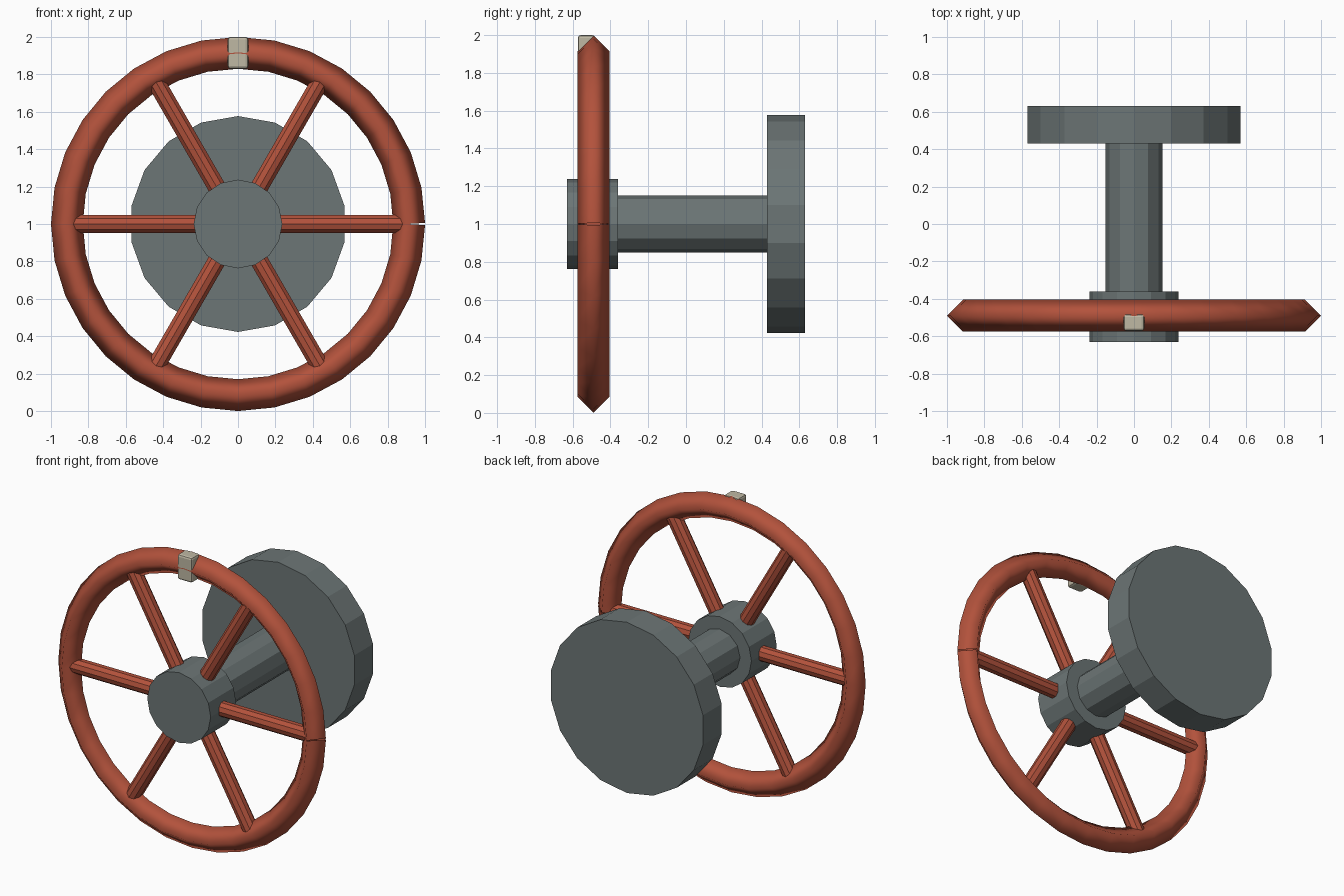
import bpy, bmesh
from math import sin, cos, pi
from mathutils import Matrix, Vector

if "Cube" in bpy.data.objects:
    bpy.data.objects.remove(bpy.data.objects["Cube"])

CENTRE = Vector((0, -0.49, 1.0))


def material(name, rgb):
    m = bpy.data.materials.new(name)
    m.diffuse_color = (*rgb, 1)
    m.use_nodes = True
    m.node_tree.nodes["Principled BSDF"].inputs["Base Color"].default_value = m.diffuse_color
    return m


RED = material("red_paint", (0.45, 0.085, 0.045))
STEEL = material("dark_steel", (0.15, 0.18, 0.18))
CREAM = material("cream_mark", (0.52, 0.48, 0.37))


def finish(name, bm, mat, smooth=False):
    bmesh.ops.recalc_face_normals(bm, faces=bm.faces)
    me = bpy.data.meshes.new(name)
    bm.to_mesh(me)
    bm.free()
    me.materials.append(mat)
    for p in me.polygons:
        p.use_smooth = smooth
    ob = bpy.data.objects.new(name, me)
    bpy.context.collection.objects.link(ob)
    return ob


def cylinder(name, radius, length, sides, matrix, mat):
    bm = bmesh.new()
    bmesh.ops.create_cone(bm, cap_ends=True, segments=sides, radius1=radius,
                          radius2=radius, depth=length, matrix=matrix)
    return finish(name, bm, mat)


def axle_part(name, radius, y0, y1, sides):
    m = Matrix.Translation((0, (y0 + y1) / 2, 1)) @ Matrix.Rotation(pi / 2, 4, 'X')
    return cylinder(name, radius, y1 - y0, sides, m, STEEL)


# Hub, shaft and mounting flange
axle_part("hub", 0.237, -0.63, -0.36, 16)
axle_part("shaft", 0.152, -0.37, 0.44, 12)
axle_part("flange", 0.577, 0.43, 0.63, 18)

# Six spokes
for i in range(6):
    a = i * pi / 3
    d = Vector((cos(a), 0, sin(a)))
    m = Matrix.Translation(CENTRE + d * 0.505) @ Matrix.Rotation(pi / 2 - a, 4, 'Y')
    cylinder(f"spoke_{i + 1}", 0.05, 0.81, 10, m, RED)

# Rim: diamond section swept round, with a fine slit where the ends meet
bm = bmesh.new()
rings = []
STEPS = 32
for i in range(STEPS + 1):
    ring = []
    for k in range(4):
        r = 0.915 + 0.085 * cos(k * pi / 2)
        y = 0.085 * sin(k * pi / 2)
        a = 2 * pi * i / STEPS
        gap = 0.006 if k == 0 else 0.001
        if i == 0:
            a += gap
        elif i == STEPS:
            a -= gap
        ring.append(bm.verts.new(CENTRE + Vector((r * cos(a), y, r * sin(a)))))
    rings.append(ring)
for r0, r1 in zip(rings, rings[1:]):
    for k in range(4):
        n = (k + 1) % 4
        bm.faces.new((r0[k], r0[n], r1[n], r1[k]))
finish("rim", bm, RED, smooth=True)

# Position mark on top of the rim, softly rounded block
bm = bmesh.new()
bmesh.ops.create_cube(bm, size=1, matrix=Matrix.Translation((0, -0.527, 1.915))
                      @ Matrix.Diagonal((0.11, 0.09, 0.17, 1)))
mark = finish("position_mark", bm, CREAM)
bevel = mark.modifiers.new("rounding", 'BEVEL')
bevel.width = 0.014
bevel.segments = 2
